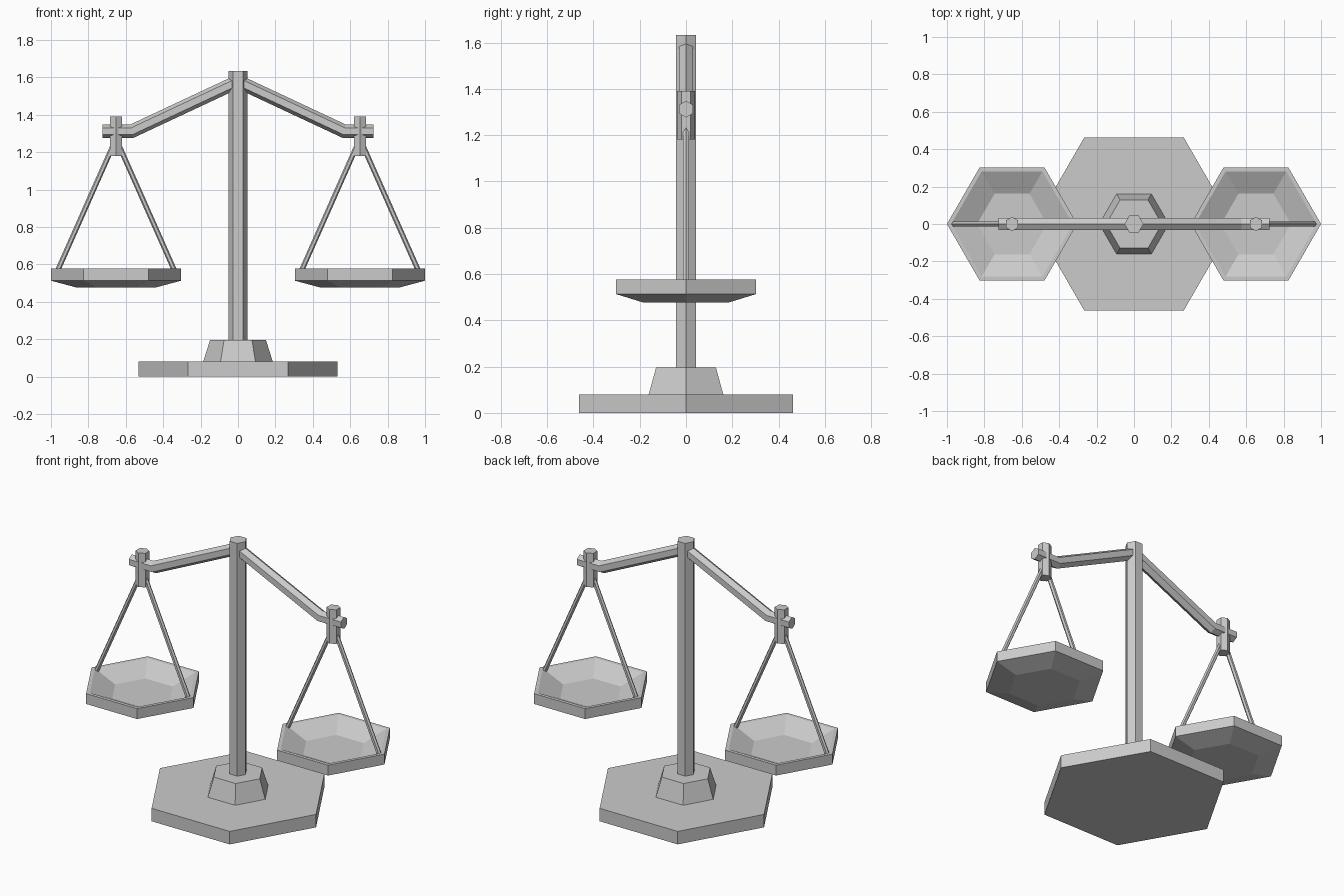
import bpy, bmesh, math
from mathutils import Vector

if "Cube" in bpy.data.objects:
    bpy.data.objects.remove(bpy.data.objects["Cube"])

SIDES = 6


def finish(name, bm, mirrored):
    bmesh.ops.recalc_face_normals(bm, faces=bm.faces)
    mesh = bpy.data.meshes.new(name)
    bm.to_mesh(mesh)
    bm.free()
    obj = bpy.data.objects.new(name, mesh)
    bpy.context.collection.objects.link(obj)
    if mirrored:
        mod = obj.modifiers.new("mirror_sides", 'MIRROR')
        mod.use_mirror_merge = False
    return obj


def skin(name, rings, mirrored):
    """Bridge successive rings of points and cap both ends."""
    bm = bmesh.new()
    loops = [[bm.verts.new(p) for p in ring] for ring in rings]
    for a, b in zip(loops, loops[1:]):
        for i in range(len(a)):
            j = (i + 1) % len(a)
            bm.faces.new((a[i], a[j], b[j], b[i]))
    bm.faces.new(loops[0])
    bm.faces.new(loops[-1])
    return finish(name, bm, mirrored)


def turned(name, profile, x=0.0, mirrored=False, turn=0.0):
    """Six-sided lathe of (radius, z) pairs around a vertical axis."""
    angles = [turn + math.tau * i / SIDES for i in range(SIDES)]
    rings = [[(x + r * math.cos(a), r * math.sin(a), z) for a in angles]
             for r, z in profile]
    return skin(name, rings, mirrored)


def rod(name, path, radius):
    """Six-sided mitred bar along (x, z) points, mirrored across x."""
    pts = [Vector(p) for p in path]
    dirs = [(b - a).normalized() for a, b in zip(pts, pts[1:])]
    rings = []
    for i, p in enumerate(pts):
        d0, d1 = dirs[max(i - 1, 0)], dirs[min(i, len(dirs) - 1)]
        d = (d0 + d1).normalized()
        n = Vector((-d.y, d.x)) / d.dot(d0)
        ring = []
        for k in range(SIDES):
            a = math.tau * k / SIDES
            q = p + n * radius * math.cos(a)
            ring.append((q.x, radius * math.sin(a), q.y))
        rings.append(ring)
    return skin(name, rings, True)


# Stand: foot plate, tapered collar and post
turned("base", [(0.533, 0), (0.533, 0.08)])
turned("collar", [(0.186, 0.08), (0.149, 0.197)])
turned("post", [(0.051, 0.15), (0.051, 1.633)])

# Bent beam arms and the vertical hanger pegs at their tips
rod("beam_arm", [(0, 1.578), (0.568, 1.312), (0.724, 1.312)], 0.036)
PAN_X = 0.652
turned("hanger", [(0.038, 1.18), (0.038, 1.39)], PAN_X, True, math.pi / 6)

# Pan suspension rods
rod("outer_rod", [(PAN_X + 0.005, 1.26), (PAN_X + 0.322, 0.545)], 0.014)
rod("inner_rod", [(PAN_X - 0.005, 1.26), (PAN_X - 0.322, 0.545)], 0.014)

# Shallow dished pans: outside from floor to rim, then inside back down
turned("pan", [(0.21, 0.476), (0.348, 0.513), (0.348, 0.577),
               (0.325, 0.577), (0.187, 0.515)], PAN_X, True)
